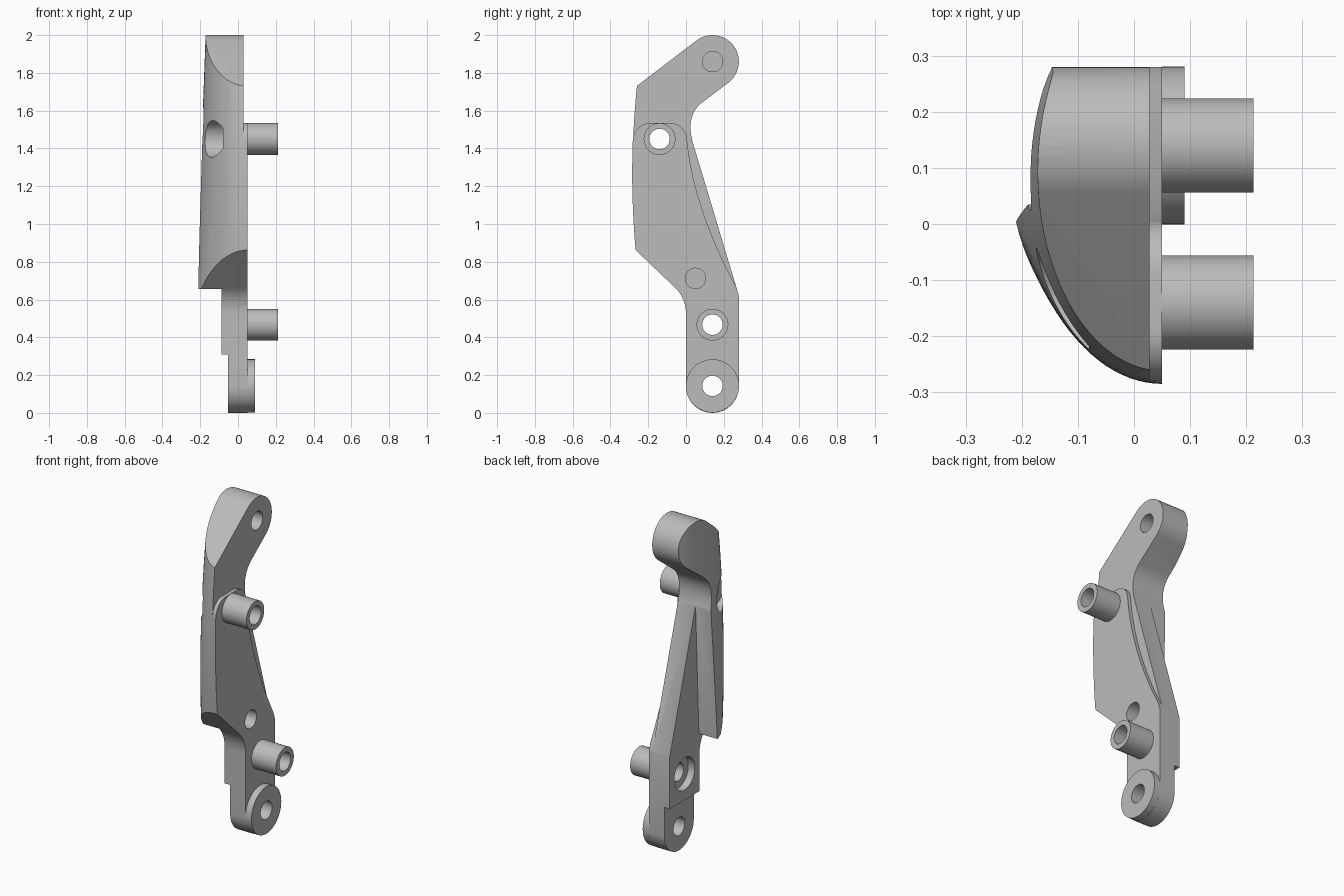
import bpy, bmesh
from math import sin, cos, pi, radians

if "Cube" in bpy.data.objects:
    bpy.data.objects.remove(bpy.data.objects["Cube"], do_unlink=True)

metal = bpy.data.materials.new("grey metal")
metal.use_nodes = True
metal.diffuse_color = (0.5, 0.5, 0.5, 1)
metal.node_tree.nodes["Principled BSDF"].inputs["Base Color"].default_value = (0.5, 0.5, 0.5, 1)


def loft(name, rings):
    """Skin a stack of equal closed rings and cap both ends."""
    bm = bmesh.new()
    rows = [[bm.verts.new(p) for p in ring] for ring in rings]
    count = len(rows[0])
    for low, high in zip(rows, rows[1:]):
        for i in range(count):
            j = (i + 1) % count
            bm.faces.new((low[i], low[j], high[j], high[i]))
    bm.faces.new(rows[0])
    bm.faces.new(rows[-1])
    bmesh.ops.recalc_face_normals(bm, faces=bm.faces)
    mesh = bpy.data.meshes.new(name)
    bm.to_mesh(mesh)
    bm.free()
    mesh.materials.append(metal)
    obj = bpy.data.objects.new(name, mesh)
    bpy.context.collection.objects.link(obj)
    return obj


def prism(name, outline, x0, x1):
    return loft(name, [[(x, y, z) for y, z in outline] for x in (x0, x1)])


def arc(cy, cz, r, a0, a1, n=24):
    angles = [radians(a0 + (a1 - a0) * i / n) for i in range(n + 1)]
    return [(cy + r * cos(a), cz + r * sin(a)) for a in angles]


def bend(p, q, r, n=12):
    """Quadratic curve from p to r pulled toward q."""
    ts = [i / n for i in range(n + 1)]
    return [tuple((1 - t) ** 2 * a + 2 * t * (1 - t) * b + t * t * c
                  for a, b, c in zip(p, q, r)) for t in ts]


def rod(name, cy, cz, r, x0, x1):
    return prism(name, arc(cy, cz, r, 0, 360, 48)[:-1], x0, x1)


def combine(target, tool, mode="DIFFERENCE"):
    mod = target.modifiers.new("cut", "BOOLEAN")
    mod.operation, mod.solver, mod.object = mode, "EXACT", tool
    bpy.context.view_layer.objects.active = target
    bpy.ops.object.modifier_apply(modifier=mod.name)
    bpy.data.objects.remove(tool, do_unlink=True)


# Curved outer shell: elliptical sections that lean and bow with height
def section(z):
    front = -0.285 + 0.11 * (z - 1.27) ** 2
    side = -0.221 + 0.037 * (z - 0.66)
    ring = []
    for i in range(37):
        a = radians(120) * i / 36
        ring.append((0.05 - (0.05 - side) * sin(a), 0.1 - (0.1 - front) * cos(a), z))
    return ring + [(ring[-1][0], 0.4, z), (0.05, 0.4, z)]


bracket = loft("bracket_arm", [section(-0.1 + 2.2 * i / 30) for i in range(31)])

# Side outline of the arm
outline = arc(0.14, 0.14, 0.14, 180, 360)
outline += [(0.28, 0.62)]
outline += bend((0.035, 1.435), (0.0, 1.565), (0.075, 1.635))
outline += arc(0.14, 1.86, 0.14, -52.7, 127.3)
outline += [(-0.35, 1.662), (-0.35, 0.942), (-0.06, 0.665)]
outline += bend((-0.06, 0.665), (0.0, 0.61), (0.0, 0.52))[1:]
combine(bracket, prism("side_outline", outline, -0.5, 0.3), "INTERSECT")

# Recess behind the front flange, leaving a thin web
recess = [(-0.5, 0.657), (0.004, 0.657), (0.036, 1.46), (0.5, 1.46), (0.5, -0.2), (-0.5, -0.2)]
combine(bracket, prism("web_recess", recess, -0.5, -0.088))

# Thinner lug at the foot
combine(bracket, prism("lug_step", [(-0.5, -0.2), (0.5, -0.2), (0.5, 0.31), (-0.5, 0.31)], -0.5, -0.052))

# Shallow step on the mounting face
step = [(-0.5, 1.44)] + arc(-0.19, 1.445, 0.09, 180, 90, 12)
step += arc(-0.085, 1.445, 0.09, 90, 10, 12)
step += bend((0.005, 1.45), (0.04, 1.08), (0.27, 0.66), 20)
step += [(0.282, 0.61), (0.5, 0.61), (0.5, 2.2), (-0.5, 2.2)]
combine(bracket, prism("face_step", step, 0.028, 0.3))

# Bores, blind holes and counterbores: y, z, radius, x range
for hole in [(-0.14, 1.45, 0.054, -0.5, 0.3), (0.14, 0.467, 0.054, -0.5, 0.3),
             (0.14, 0.143, 0.054, -0.5, 0.3), (0.14, 1.86, 0.054, -0.06, 0.3),
             (0.05, 0.712, 0.054, -0.04, 0.3), (-0.14, 1.45, 0.097, -0.5, -0.08),
             (0.14, 0.467, 0.097, -0.5, -0.045)]:
    combine(bracket, rod("hole", *hole))

# Hollow bosses and the foot pad
parts = [bracket]
for name, y, z, r, end in [("upper_boss", -0.14, 1.45, 0.084, 0.213),
                           ("lower_boss", 0.14, 0.467, 0.084, 0.213),
                           ("foot_pad", 0.14, 0.143, 0.141, 0.09)]:
    boss = rod(name, y, z, r, 0.05, end)
    combine(boss, rod("bore", y, z, 0.054, -0.5, 0.5))
    parts.append(boss)

# Smooth curved faces, keep machined edges crisp
for obj in parts:
    bpy.ops.object.select_all(action="DESELECT")
    obj.select_set(True)
    bpy.context.view_layer.objects.active = obj
    bpy.ops.object.shade_smooth_by_angle(angle=radians(25))
